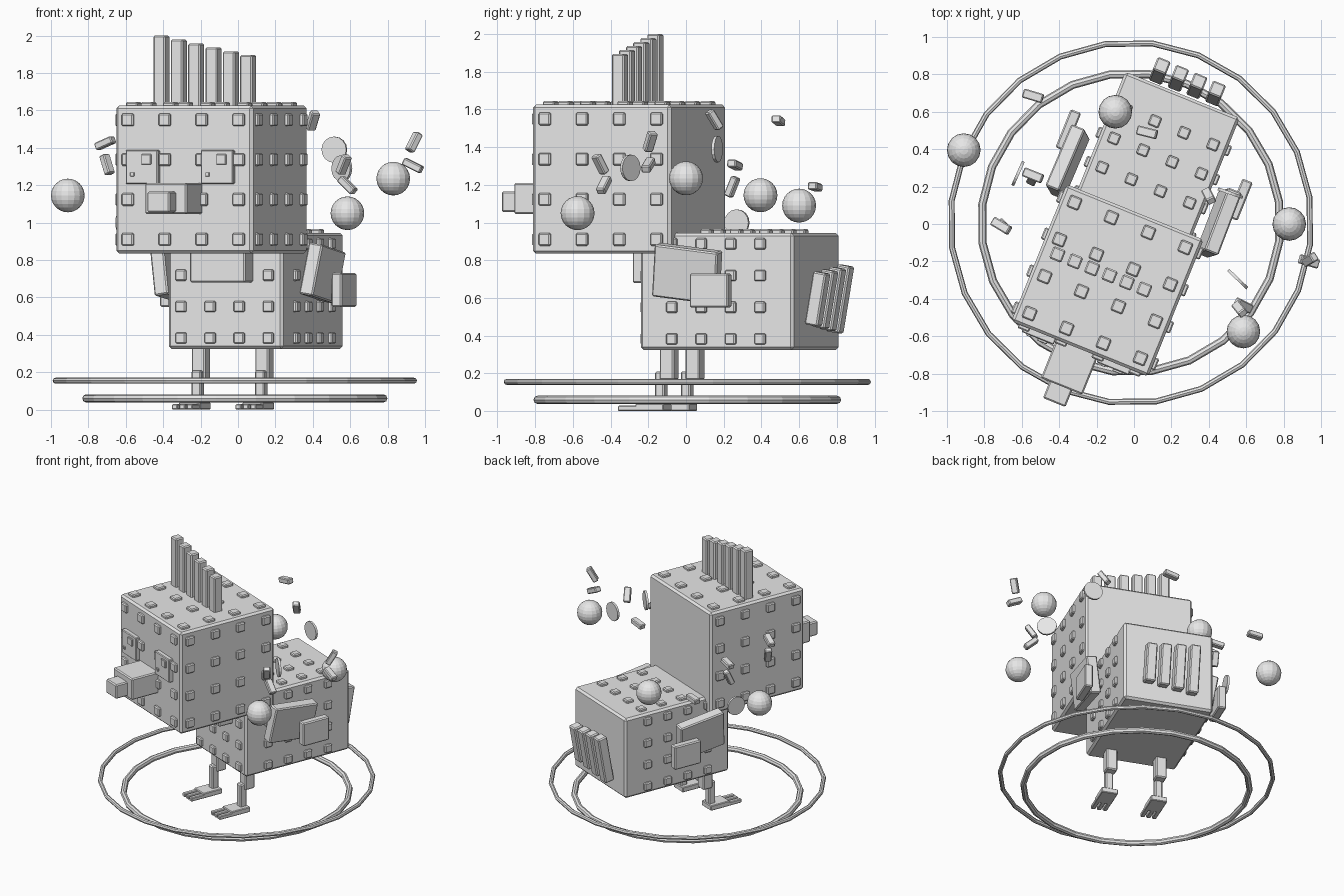
import bpy, bmesh
from math import radians
from mathutils import Matrix, Vector, Euler

default_cube = bpy.data.objects.get("Cube")
if default_cube:
    bpy.data.objects.remove(default_cube)

grey = bpy.data.materials.new("plain_grey")
grey.use_nodes = True
grey.diffuse_color = (0.8, 0.8, 0.8, 1)
grey.node_tree.nodes["Principled BSDF"].inputs["Base Color"].default_value = grey.diffuse_color

# The bird stands turned a little to its right
TURNED = Matrix.Translation((-0.017, 0.007, 0)) @ Matrix.Rotation(radians(-22), 4, "Z")
WORLD = Matrix.Identity(4)


def finish(name, bm, matrix, bevel=0):
    mesh = bpy.data.meshes.new(name)
    bm.to_mesh(mesh)
    bm.free()
    mesh.materials.append(grey)
    ob = bpy.data.objects.new(name, mesh)
    bpy.context.collection.objects.link(ob)
    ob.matrix_world = matrix
    if bevel:
        mod = ob.modifiers.new("soft_edges", "BEVEL")
        mod.width = bevel
        mod.segments = 1
    return ob


def add_block(bm, center, size):
    bmesh.ops.create_cube(bm, size=1, matrix=Matrix.Translation(center) @ Matrix.Diagonal((*size, 1)))


def box(name, center, size, tilt=(0, 0, 0), bevel=0.008, frame=TURNED):
    bm = bmesh.new()
    add_block(bm, (0, 0, 0), size)
    spin = Euler([radians(a) for a in tilt]).to_matrix().to_4x4()
    return finish(name, bm, frame @ Matrix.Translation(center) @ spin, bevel)


def studs(name, center, size, pitch, width, skip):
    """Four by four studs on the front, top and both sides of a block."""
    bm = bmesh.new()
    steps = [pitch * k for k in (-1.5, -0.5, 0.5, 1.5)]
    center = Vector(center)
    for axis, sign in ((0, -1), (0, 1), (1, -1), (2, 1)):
        for a in steps:
            for b in steps:
                offset = [a, b]
                offset.insert(axis, sign * size[axis] / 2)
                dims = [width] * 3
                dims[axis] = 0.04
                spot = center + Vector(offset)
                if not skip(spot):
                    add_block(bm, spot, dims)
    finish(name, bm, TURNED, 0.007)


# Head and body blocks with their studs
HEAD, HEAD_SIZE = (0, -0.333, 1.23), (0.79, 0.79, 0.79)
BODY, BODY_SIZE = (0, 0.3, 0.635), (0.66, 0.875, 0.62)
box("head", HEAD, HEAD_SIZE, bevel=0.015)
box("body", BODY, BODY_SIZE, bevel=0.015)
box("neck", (0, -0.12, 0.79), (0.32, 0.26, 0.22))
studs("head_studs", HEAD, HEAD_SIZE, 0.213, 0.067, lambda p: False)
studs("body_studs", BODY, BODY_SIZE, 0.168, 0.06,
      lambda p: p.z > 0.84 and p.y < 0.06 and abs(p.x) < 0.32)

# Beak
box("beak", (-0.015, -0.83, 1.128), (0.24, 0.24, 0.165))
box("beak_tip", (-0.02, -0.98, 1.11), (0.13, 0.13, 0.11))

# Eyes, each with a pupil and a small dot
for side, x in (("right", -0.231), ("left", 0.202)):
    box(side + "_eye", (x, -0.735, 1.297), (0.185, 0.05, 0.18), bevel=0.005)
    box(side + "_pupil", (x + 0.03, -0.762, 1.338), (0.055, 0.02, 0.055), bevel=0.003)
    box(side + "_eye_dot", (x - 0.052, -0.762, 1.258), (0.022, 0.012, 0.022), bevel=0.002)

# Crest, dropping from one side to the other
for i in range(6):
    top = 2 - 0.021 * i
    box(f"crest_feather_{i}", (0.1 * i - 0.3, -0.304, (top + 1.6) / 2), (0.07, 0.07, top - 1.6))

# Tail feathers
for i in range(4):
    box(f"tail_feather_{i}", (0.107 * (i - 1.5), 0.81, 0.595),
        (0.075, 0.075, 0.36 - 0.025 * i), (-10, 0, 0))

# Wings, legs and feet on both sides
for side, s in (("right", -1), ("left", 1)):
    box(side + "_wing", (s * 0.435, 0.175, 0.73), (0.08, 0.36, 0.28), (-7, s * 9, 0))
    box(side + "_wing_tip", (s * 0.495, 0.333, 0.64), (0.06, 0.22, 0.18))
    leg = s * 0.183
    box(side + "_thigh", (leg, -0.03, 0.265), (0.08, 0.08, 0.2))
    box(side + "_shin", (leg, -0.075, 0.12), (0.055, 0.055, 0.18))
    box(side + "_foot", (leg, -0.12, 0.02), (0.12, 0.16, 0.04), bevel=0.005)
    for k in (-1, 0, 1):
        box(f"{side}_toe_{k + 2}", (leg + k * 0.043, -0.24, 0.015), (0.032, 0.12, 0.03), bevel=0.005)


# Two rings around the feet
def ring(name, radius, thickness, height):
    bpy.ops.mesh.primitive_torus_add(major_radius=radius, minor_radius=thickness,
                                     major_segments=24, minor_segments=8)
    ob = bpy.context.object
    ob.name = name
    ob.data.materials.append(grey)
    ob.matrix_world = TURNED @ Matrix.Translation((0, 0, height))


ring("outer_ring", 0.965, 0.016, 0.155)
ring("inner_ring", 0.8, 0.022, 0.06)

# Floating balls
for i, spot in enumerate(((-0.91, 0.395, 1.145), (0.83, 0, 1.235),
                          (0.585, -0.575, 1.05), (-0.1, 0.6, 1.09))):
    bm = bmesh.new()
    bmesh.ops.create_uvsphere(bm, u_segments=16, v_segments=12, radius=0.09)
    finish(f"floating_ball_{i}", bm, Matrix.Translation(spot) @ TURNED.to_3x3().to_4x4())


def aimed(spot, direction):
    return Matrix.Translation(spot) @ Vector(direction).to_track_quat("Z", "Y").to_matrix().to_4x4()


# Floating discs: place, facing
for i, (spot, facing) in enumerate((
        ((0.515, 0.165, 1.39), (0.33, 0.94, 0)),
        ((0.555, -0.295, 1.29), (0.69, 0.72, 0)),
        ((-0.62, 0.27, 1), (0.9, -0.4, 0)))):
    bm = bmesh.new()
    bmesh.ops.create_cone(bm, cap_ends=True, segments=16, radius1=0.07, radius2=0.07, depth=0.016)
    finish(f"floating_disc_{i}", bm, aimed(spot, facing))

# Floating chips: place, long direction
for i, (spot, along) in enumerate((
        ((0.94, -0.19, 1.43), (0.5, 0.3, 1)),
        ((0.935, -0.2, 1.305), (1, -0.3, -0.5)),
        ((0.565, -0.455, 1.31), (0.4, -0.5, 1)),
        ((0.585, -0.435, 1.2), (1, -0.5, -1)),
        ((0.4, 0.15, 1.545), (0.3, -0.6, 1)),
        ((-0.54, 0.26, 1.305), (1, -0.4, 0.2)),
        ((-0.54, 0.245, 1.19), (0.2, 0.4, 1)),
        ((-0.71, -0.01, 1.425), (1, -0.6, 0.45)),
        ((-0.7, -0.01, 1.31), (0.3, -0.3, -1)),
        ((-0.54, 0.685, 1.19), (1, -0.3, 0.1)),
        ((0.07, 0.49, 1.54), (1, -0.25, 0.2)))):
    box(f"floating_chip_{i}", (0, 0, 0), (0.05, 0.04, 0.11), bevel=0.006, frame=aimed(spot, along))
